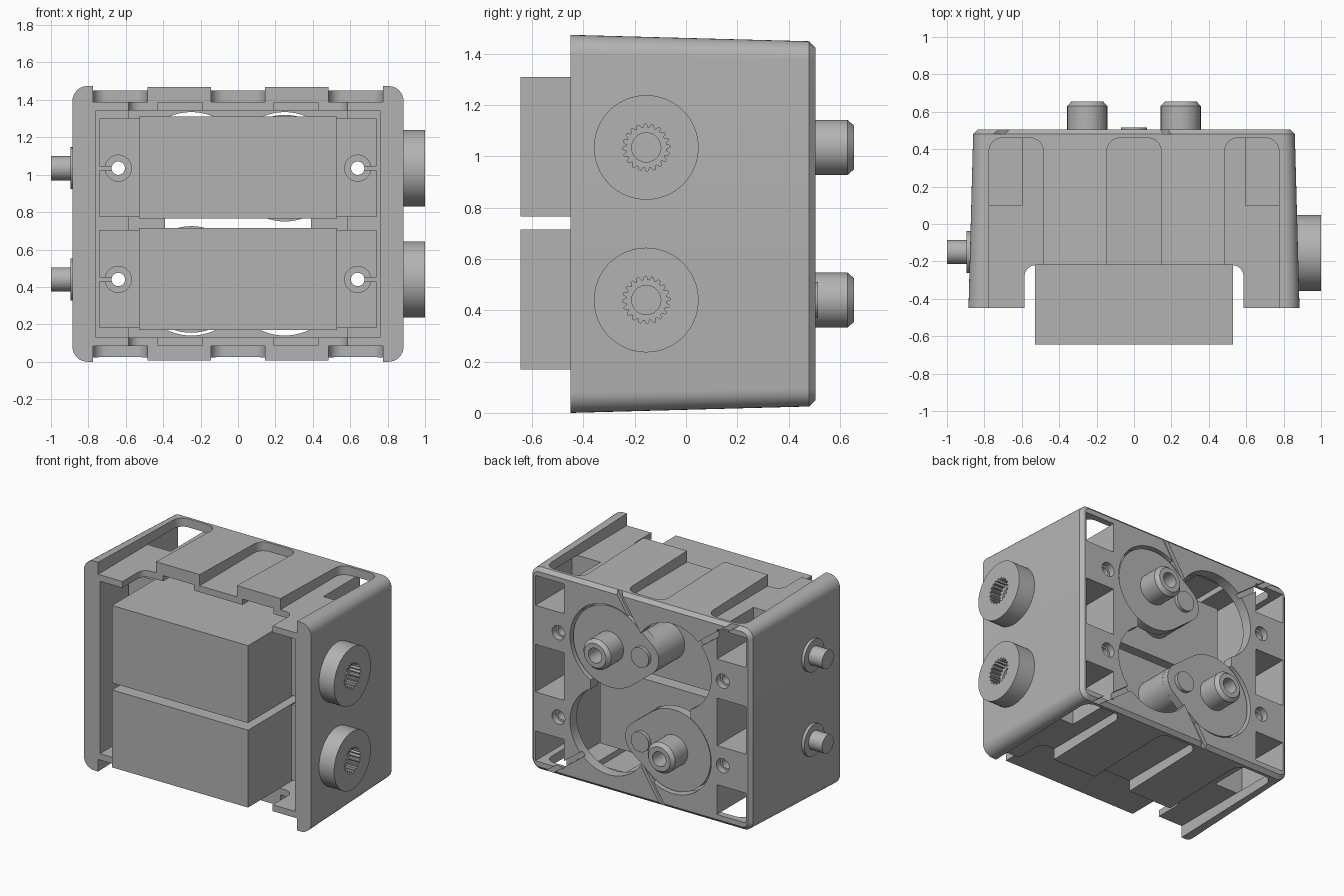
import bpy, bmesh, math
from mathutils import Vector

cube = bpy.data.objects.get("Cube")
if cube:
    bpy.data.objects.remove(cube, do_unlink=True)

grey = bpy.data.materials.new("plain grey")
grey.use_nodes = True
COLOR = (0.45, 0.45, 0.45, 1)
grey.diffuse_color = COLOR
grey.node_tree.nodes["Principled BSDF"].inputs["Base Color"].default_value = COLOR

MID = 0.737              # height of the symmetry plane
ROWS = (0.44, 1.035)     # heights of the two drive units


def circle(cx, cy, r, n=48):
    return [(cx + r * math.cos(2 * math.pi * i / n), cy + r * math.sin(2 * math.pi * i / n))
            for i in range(n)]


def rounded(x0, x1, y0, y1, r=0.0, n=8):
    if r == 0:
        return [(x0, y0), (x1, y0), (x1, y1), (x0, y1)]
    pts = []
    corners = ((x1 - r, y1 - r), (x0 + r, y1 - r), (x0 + r, y0 + r), (x1 - r, y0 + r))
    for q, (cx, cy) in enumerate(corners):
        for i in range(n + 1):
            a = math.pi / 2 * (q + i / n)
            pts.append((cx + r * math.cos(a), cy + r * math.sin(a)))
    return pts


def loft(name, sections, axis="y"):
    """Skin matching 2D outlines placed at positions along an axis."""
    place = {"x": lambda p, t: (t, p[0], p[1]),
             "y": lambda p, t: (p[0], t, p[1]),
             "z": lambda p, t: (p[0], p[1], t)}[axis]
    bm = bmesh.new()
    rings = [[bm.verts.new(place(p, t)) for p in pts] for t, pts in sections]
    for a, b in zip(rings, rings[1:]):
        for i in range(len(a)):
            j = (i + 1) % len(a)
            bm.faces.new((a[i], a[j], b[j], b[i]))
    bm.faces.new(rings[0])
    bm.faces.new(rings[-1])
    bmesh.ops.recalc_face_normals(bm, faces=bm.faces)
    mesh = bpy.data.meshes.new(name)
    bm.to_mesh(mesh)
    bm.free()
    mesh.materials.append(grey)
    obj = bpy.data.objects.new(name, mesh)
    bpy.context.collection.objects.link(obj)
    return obj


def prism(name, pts, a, b, axis="y"):
    return loft(name, [(a, pts), (b, pts)], axis)


def combine(obj, tools, operation="DIFFERENCE"):
    """Apply booleans one by one and drop the helper objects."""
    for tool in tools:
        mod = obj.modifiers.new("bool", "BOOLEAN")
        mod.object, mod.operation, mod.solver = tool, operation, "EXACT"
        graph = bpy.context.evaluated_depsgraph_get()
        mesh = bpy.data.meshes.new_from_object(obj.evaluated_get(graph))
        obj.modifiers.clear()
        obj.data = mesh
        bpy.data.objects.remove(tool, do_unlink=True)


def smooth(obj):
    bpy.ops.object.select_all(action="DESELECT")
    obj.select_set(True)
    bpy.context.view_layer.objects.active = obj
    bpy.ops.object.shade_smooth_by_angle(angle=math.radians(30))


# Housing: tapered rounded box with a chamfered back edge
housing = loft("housing", [
    (-0.45, rounded(-0.885, 0.885, 0.0, 1.474, 0.08)),
    (0.48, rounded(-0.86, 0.86, 0.025, 1.449, 0.07)),
    (0.505, rounded(-0.835, 0.835, 0.05, 1.424, 0.045))])

# Hollow interior, open front, and the cut-back top and bottom edges
cuts = [
    prism("cut", rounded(-0.76, 0.76, 0.13, 2 * MID - 0.13), -0.6, -0.08),
    prism("cut", rounded(-0.585, 0.585, 0.13, 2 * MID - 0.13), -0.2, 0.43),
    prism("cut", rounded(-0.585, 0.585, -0.9, -0.22, 0.06), -0.2, 1.7, "z")]

# Outer channels and matching inner reliefs on top and bottom
for x0, x1 in ((-0.775, -0.485), (-0.145, 0.145), (0.485, 0.775)):
    outline = rounded(x0, x1, -0.7, 0.46, 0.07)
    cuts.append(prism("cut", outline, 2 * MID - 0.085, 1.7, "z"))
    cuts.append(prism("cut", outline, -0.2, 0.085, "z"))
for x in (-0.31, 0.31):
    cuts.append(prism("cut", rounded(x - 0.12, x + 0.12, 0.09, 2 * MID - 0.09), -0.6, 0.4))

# Back opening made from four round holes and a central window
for z in ROWS:
    for x in (-0.25, 0.25):
        cuts.append(prism("cut", circle(x, z, 0.3, 64), 0.3, 0.6))
cuts.append(prism("cut", rounded(-0.39, 0.39, 0.55, 0.925, 0.03), 0.3, 0.6))

# Weight-saving pockets and screw holes down both sides of the back
for s in (-1, 1):
    for z0, z1 in ((0.085, 0.295), (0.57, 0.905), (1.18, 1.39)):
        xa, xb = sorted((s * 0.595, s * 0.82))
        cuts.append(prism("cut", rounded(xa, xb, z0, z1), 0.1, 0.6))
    for z in ROWS:
        cuts.append(prism("cut", circle(s * 0.64, z, 0.036, 24), -0.3, 0.6))
        cuts.append(prism("cut", circle(s * 0.64, z, 0.05, 24), 0.46, 0.6))


def groove(p, q, width=0.035):
    p, q = Vector(p), Vector(q)
    side = (q - p).orthogonal().normalized() * width / 2
    return prism("cut", [p + side, q + side, q - side, p - side], 0.48, 0.6)


# Wire grooves, repeated by a half turn about the centre
for p, q in (((0.21, 1.5), (0.02, 1.2)), ((-0.74, 1.46), (-0.42, 1.22))):
    cuts.append(groove(p, q))
    cuts.append(groove((-p[0], 2 * MID - p[1]), (-q[0], 2 * MID - q[1])))
combine(housing, cuts)
smooth(housing)

for z, side, row in zip(ROWS, (-1, 1), ("lower", "upper")):
    # Drive block with mounting ears
    z0 = 0.17 if row == "lower" else 0.765
    z1 = z0 + 0.545
    block = prism(row + "_drive_block", rounded(-0.53, 0.53, z0, z1), -0.645, 0.2)
    ears = prism("ears", rounded(-0.74, 0.74, z0 + 0.01, z1 - 0.01), -0.16, -0.085)
    combine(block, [ears], "UNION")
    ear_cuts = []
    for s in (-1, 1):
        ear_cuts.append(prism("cut", circle(s * 0.64, z, 0.036, 24), -0.3, 0.0))
        ear_cuts.append(prism("cut", circle(s * 0.64, z, 0.07, 32), -0.3, -0.13))
        xa, xb = sorted((s * 0.66, s * 0.8))
        ear_cuts.append(prism("cut", rounded(xa, xb, z - 0.01, z + 0.01), -0.3, 0.0))
    combine(block, ear_cuts)
    smooth(block)

    # Crank arm: eccentric disc blended to a hub on the block's axis
    bm = bmesh.new()
    for x, y in circle(side * 0.25, z, 0.285, 64) + circle(0, z, 0.13, 32):
        bm.verts.new((x, y, 0))
    bmesh.ops.convex_hull(bm, input=bm.verts)
    cx = sum(v.co.x for v in bm.verts if v.link_faces) / len(bm.verts)
    rim = sorted((v.co.xy.to_tuple() for v in bm.verts if v.link_faces),
                 key=lambda p: math.atan2(p[1] - z, p[0] - cx))
    bm.free()
    crank = prism(row + "_crank", rim, 0.43, 0.49)
    smooth(crank)
    smooth(prism(row + "_hub", circle(0, z, 0.13), 0.19, 0.44))
    smooth(prism(row + "_hub_pin", circle(0, z, 0.07, 32), 0.48, 0.515))

    # Crank post with rounded tip and bore
    post = loft(row + "_crank_post", [
        (0.48, circle(side * 0.25, z, 0.107)),
        (0.63, circle(side * 0.25, z, 0.107)),
        (0.655, circle(side * 0.25, z, 0.085))])
    combine(post, [prism("cut", circle(side * 0.25, z, 0.052, 32), 0.53, 0.7)])
    smooth(post)

    # Round knob with a toothed socket on the left side
    knob = prism(row + "_knob", circle(-0.155, z, 0.204, 64), 0.85, 1.0, "x")
    teeth = []
    for i in range(80):
        r = 0.092 if i % 4 < 2 else 0.078
        a = 2 * math.pi * i / 80
        teeth.append((-0.155 + r * math.cos(a), z + r * math.sin(a)))
    combine(knob, [prism("cut", teeth, 0.92, 1.1, "x"),
                   prism("cut", circle(-0.155, z, 0.057, 32), 0.88, 1.1, "x")])
    smooth(knob)

    # Pivot shaft with collar on the right side
    smooth(prism(row + "_shaft_collar", circle(-0.15, z, 0.112), -0.895, -0.84, "x"))
    smooth(prism(row + "_shaft", circle(-0.15, z, 0.065, 32), -1.0, -0.88, "x"))
